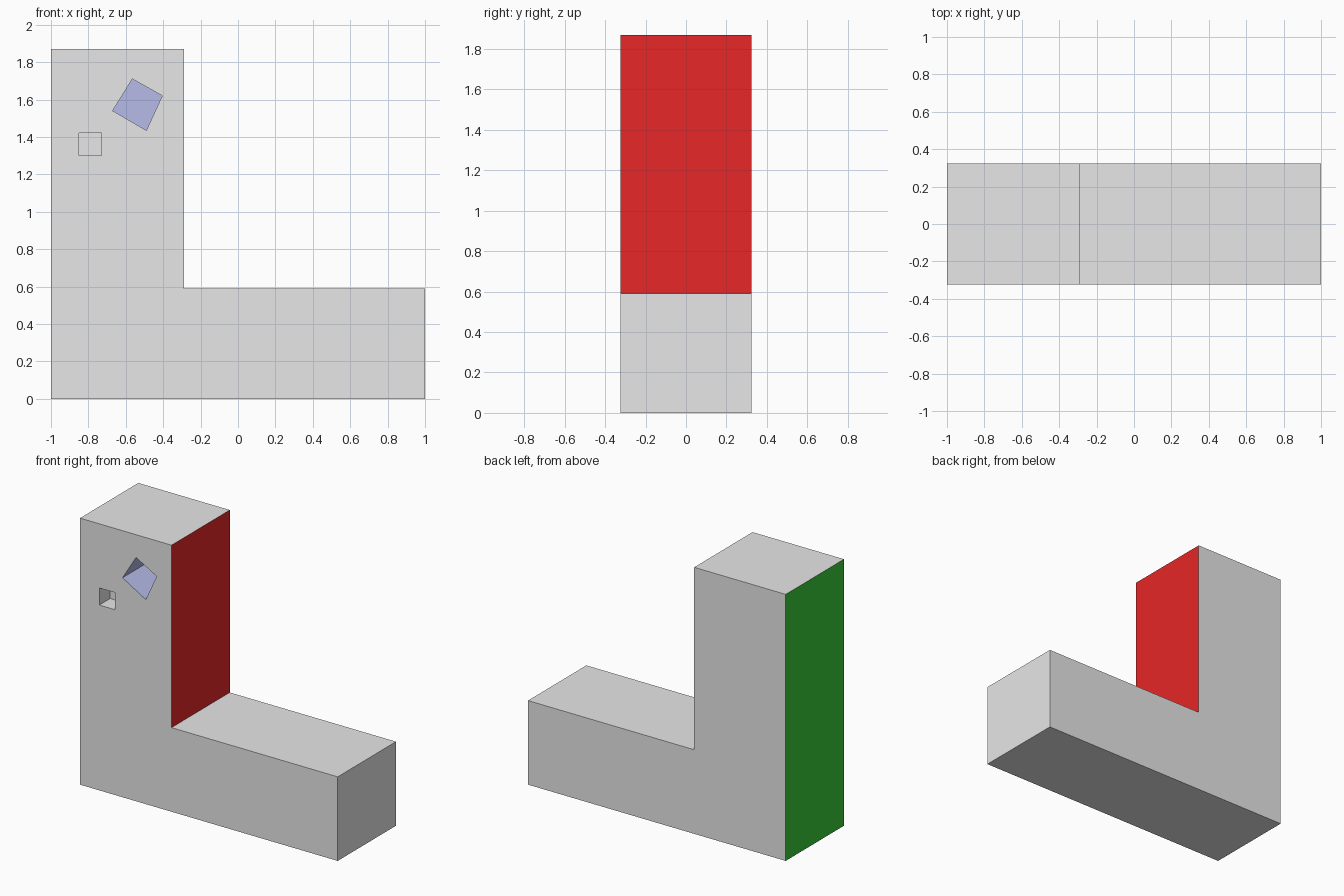
import bpy
import bmesh

if "Cube" in bpy.data.objects:
    bpy.data.objects.remove(bpy.data.objects["Cube"])

HALF_DEPTH = 0.323


def material(name, rgb):
    mat = bpy.data.materials.new(name)
    mat.diffuse_color = (*rgb, 1.0)
    mat.use_nodes = True
    mat.node_tree.nodes["Principled BSDF"].inputs["Base Color"].default_value = mat.diffuse_color
    return mat


MATS = [
    material("grey", (0.8, 0.8, 0.8)),
    material("red", (0.8, 0.02, 0.02)),
    material("green", (0.04, 0.6, 0.04)),
    material("pale_blue", (0.47, 0.5, 0.8)),
]


def prism(name, profile, y0, y1, mat_index=0):
    """Extrude an x-z outline from y0 to y1."""
    bm = bmesh.new()
    face = bm.faces.new([bm.verts.new((x, y0, z)) for x, z in profile])
    ext = bmesh.ops.extrude_face_region(bm, geom=[face])
    verts = [g for g in ext["geom"] if isinstance(g, bmesh.types.BMVert)]
    bmesh.ops.translate(bm, verts=verts, vec=(0, y1 - y0, 0))
    bmesh.ops.recalc_face_normals(bm, faces=bm.faces)
    for f in bm.faces:
        f.material_index = mat_index
    mesh = bpy.data.meshes.new(name)
    bm.to_mesh(mesh)
    bm.free()
    for mat in MATS:
        mesh.materials.append(mat)
    obj = bpy.data.objects.new(name, mesh)
    bpy.context.collection.objects.link(obj)
    return obj


# L-shaped body
body = prism("l_shaped_body",
             [(-1, 0), (1, 0), (1, 0.59), (-0.29, 0.59), (-0.29, 1.87), (-1, 1.87)],
             -HALF_DEPTH, HALF_DEPTH)

# Red inner side of the column, green outer side
for poly in body.data.polygons:
    if poly.normal.x > 0.9 and poly.center.x < 0:
        poly.material_index = 1
    elif poly.normal.x < -0.9:
        poly.material_index = 2


# Recesses in the front of the column
def recess(name, profile, depth, mat_index):
    cutter = prism(name, profile, -HALF_DEPTH - 0.1, -HALF_DEPTH + depth, mat_index)
    cutter.hide_render = True
    mod = body.modifiers.new(name, "BOOLEAN")
    mod.operation = "DIFFERENCE"
    mod.solver = "EXACT"
    mod.object = cutter
    bpy.context.view_layer.objects.active = body
    bpy.ops.object.modifier_apply(modifier=mod.name)
    bpy.data.objects.remove(cutter)


recess("small_square_recess",
       [(-0.85, 1.30), (-0.73, 1.30), (-0.73, 1.42), (-0.85, 1.42)], 0.12, 0)
recess("tilted_blue_recess",
       [(-0.67, 1.54), (-0.49, 1.435), (-0.405, 1.62), (-0.565, 1.71)], 0.3, 3)
